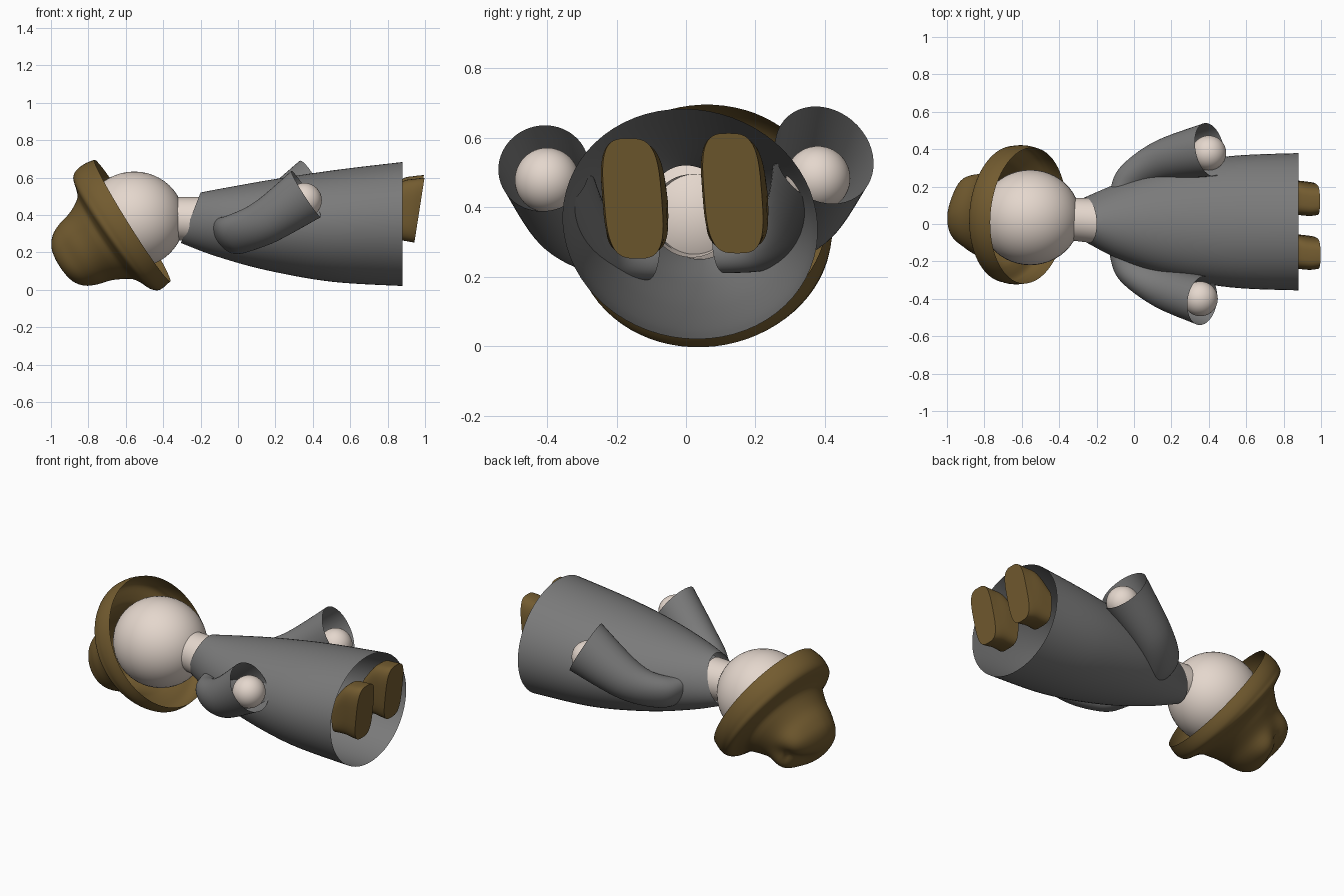
import bpy, bmesh, math
from mathutils import Vector

if "Cube" in bpy.data.objects:
    bpy.data.objects.remove(bpy.data.objects["Cube"])


def material(name, rgb):
    m = bpy.data.materials.new(name)
    m.diffuse_color = (*rgb, 1)
    m.use_nodes = True
    m.node_tree.nodes["Principled BSDF"].inputs["Base Color"].default_value = m.diffuse_color
    return m


SKIN = material("pale skin", (0.78, 0.68, 0.61))
GREY = material("grey cloth", (0.195, 0.195, 0.195))
BROWN = material("brown leather", (0.17, 0.105, 0.029))


def smooth_keys(keys, steps):
    """Catmull-Rom interpolation through tuples of numbers."""
    k = [keys[0]] + list(keys) + [keys[-1]]
    out = []
    for i in range(1, len(k) - 2):
        for j in range(steps):
            f = j / steps
            out.append([0.5 * (2 * b + (c - a) * f + (2 * a - 5 * b + 4 * c - d) * f * f
                               + (3 * b - a - 3 * c + d) * f ** 3)
                        for a, b, c, d in zip(k[i - 1], k[i], k[i + 1], k[i + 2])])
    return out + [list(keys[-1])]


def skin_rings(name, rings, mat, caps=False):
    """Joins closed rings of points into a smooth surface."""
    bm = bmesh.new()
    vs = [[bm.verts.new(p) for p in r] for r in rings]
    n = len(vs[0])
    for a, b in zip(vs, vs[1:]):
        for i in range(n):
            j = (i + 1) % n
            bm.faces.new((a[i], a[j], b[j], b[i]))
    if caps:
        bm.faces.new(vs[0])
        bm.faces.new(vs[-1])
    bmesh.ops.remove_doubles(bm, verts=bm.verts, dist=1e-5)
    bmesh.ops.recalc_face_normals(bm, faces=bm.faces)
    me = bpy.data.meshes.new(name)
    bm.to_mesh(me)
    bm.free()
    ob = bpy.data.objects.new(name, me)
    bpy.context.collection.objects.link(ob)
    finish(ob, name, mat)


def finish(ob, name, mat):
    ob.name = name
    ob.data.materials.append(mat)
    bpy.ops.object.select_all(action='DESELECT')
    ob.select_set(True)
    bpy.context.view_layer.objects.active = ob
    bpy.ops.object.shade_smooth_by_angle(angle=math.radians(40))


def loft(name, keys, mat, steps=8, n=48, power=1.0, caps=False):
    """Each key is a ring: centre, half axis u, half axis v."""
    def f(c):
        return math.copysign(abs(c) ** power, c)
    rings = []
    for k in smooth_keys([sum(map(tuple, key), ()) for key in keys], steps):
        c, u, v = Vector(k[:3]), Vector(k[3:6]), Vector(k[6:])
        rings.append([c + u * f(math.cos(2 * math.pi * i / n)) + v * f(math.sin(2 * math.pi * i / n))
                      for i in range(n)])
    skin_rings(name, rings, mat, caps)


def ball(name, loc, scale, mat):
    bpy.ops.mesh.primitive_uv_sphere_add(segments=48, ring_count=24, radius=1, location=loc)
    ob = bpy.context.object
    ob.scale = scale
    finish(ob, name, mat)


# head, neck and hands
ball("head", (-0.555, 0.035, 0.375), (0.268, 0.255, 0.257), SKIN)
loft("neck", [((-0.38, 0.03, 0.385), (0.02, 0, 0.11), (0, 0.112, 0)),
              ((-0.215, 0.017, 0.375), (0.02, 0, 0.12), (0, 0.12, 0))], SKIN, steps=3)
ball("right_hand", (0.355, -0.40, 0.478), (0.093,) * 3, SKIN)
ball("left_hand", (0.40, 0.38, 0.483), (0.093,) * 3, SKIN)

# robe: open tube given by top (x, z), bottom (x, z), half width, centre y
robe = []
for tx, tz, bx, bz, w, y in [(-0.20, 0.52, -0.305, 0.25, 0.12, 0.02),
                             (-0.05, 0.548, -0.12, 0.18, 0.20, 0.015),
                             (0.20, 0.592, 0.15, 0.105, 0.29, 0.013),
                             (0.52, 0.64, 0.50, 0.043, 0.35, 0.012),
                             (0.88, 0.683, 0.88, 0.02, 0.367, 0.012)]:
    robe.append((((tx + bx) / 2, y, (tz + bz) / 2),
                 ((tx - bx) / 2, -0.02, (tz - bz) / 2), (0, w, 0)))
loft("robe", robe, GREY, n=64)

# sleeves: open tubes that bend at the shoulder and widen at the cuff
for name, s, dz, cuff in [
        ("right_sleeve", -1, 0.0, ((0.365, -0.41, 0.512), (-0.075, 0.025, 0.122), (0.028, 0.128, -0.02))),
        ("left_sleeve", 1, 0.02, ((0.405, 0.398, 0.55), (-0.072, -0.025, 0.14), (0.035, -0.14, 0.0)))]:
    loft(name, [((-0.05, 0.11 * s, 0.29 + dz), (-0.04, 0, 0.10), (0.075, -0.035 * s, 0)),
                ((0.0, 0.235 * s, 0.30 + dz), (-0.04, 0, 0.10), (0.075, -0.06 * s, 0)),
                ((0.15, 0.335 * s, 0.365 + dz), (-0.055, 0, 0.107), (0.035, -0.105 * s, 0.01)),
                cuff], GREY)

# boots: soles face +x, toes point up
for name, x, y, z in [("right_boot", 0.97, -0.153, 0.425), ("left_boot", 0.967, 0.135, 0.44)]:
    loft(name, [((0.80, y + 0.012, z - 0.05), (0, 0, 0.11), (0, 0.09, 0)),
                ((0.87, y + 0.006, z - 0.005), (0.005, -0.008, 0.155), (0, 0.09, 0)),
                ((0.93, y, z), (0.015, -0.013, 0.168), (0, 0.088, 0)),
                ((x, y, z), (0.027, -0.013, 0.173), (0, 0.083, 0))],
         BROWN, steps=5, power=0.6, caps=True)

# hat: turned profile (depth, radius) about a tilted axis, with a pinched crown
centre = Vector((-0.565, 0.045, 0.37))
axis = Vector((-0.85, 0.07, -0.53)).normalized()
up = Vector((-0.53, 0, 0.85))
up = (up - axis * up.dot(axis)).normalized()
side = axis.cross(up)
if side.y < 0:
    side = -side


def bell(x, width):
    return math.exp(-(x / width) ** 2)


profile = [(0, 0.383), (0.05, 0.392), (0.095, 0.388), (0.128, 0.362), (0.15, 0.305),
           (0.18, 0.258), (0.26, 0.213), (0.34, 0.19), (0.40, 0.16), (0.44, 0.11),
           (0.455, 0.05), (0.455, 0.0)]
rings = []
for t, r in smooth_keys(profile, 4):
    ring = []
    for i in range(72):
        a = 2 * math.pi * i / 72
        # two lobes with a dent between, and a slimmer far side
        pinch = bell(t - 0.39, 0.075) * (0.17 * bell(a - 2.3, 0.4) + 0.13 * bell(a - 1.2, 0.4)
                                         - 0.14 * bell(a - 1.75, 0.28) - 0.13 * bell(a - 4.9, 0.8))
        wide = 1.1 if t > 0.2 else 0.95 + 0.15 * max(0, (t - 0.1) / 0.1)
        u = r * (1 + pinch) * math.cos(a)
        w = r * (1 + pinch) * math.sin(a) * wide
        dent = 0.03 * bell(u + 0.05, 0.06) * bell(w - 0.1, 0.08) if t > 0.36 else 0
        lean = 0.05 * u * bell(t - 0.13, 0.05)
        ring.append(centre + axis * (t - dent + lean) + up * u + side * (w - 0.12 * max(0, t - 0.15)))
    rings.append(ring)
skin_rings("hat", rings, BROWN)
